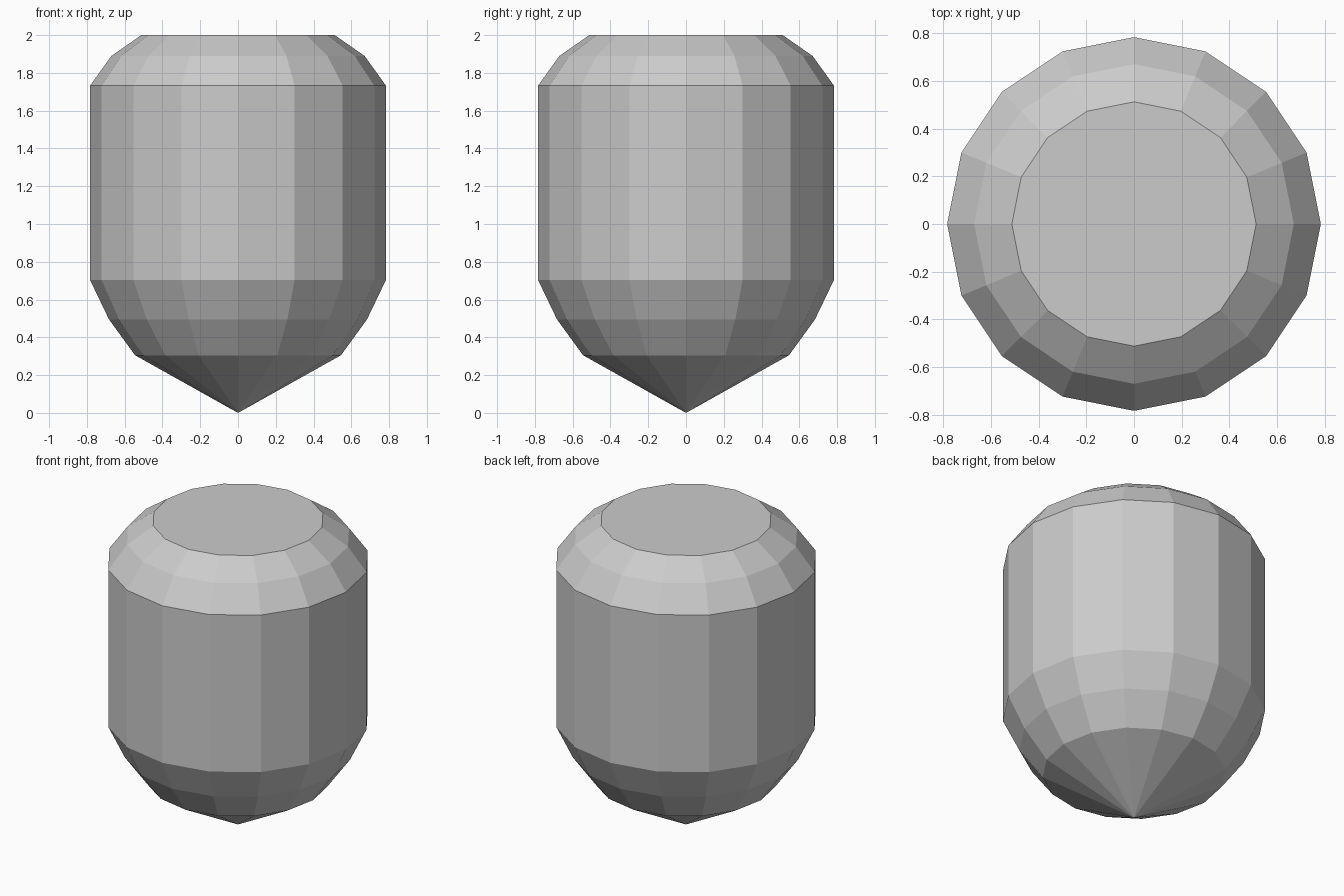
import bpy, bmesh
from math import cos, sin, tau

if "Cube" in bpy.data.objects:
    bpy.data.objects.remove(bpy.data.objects["Cube"])

SIDES = 16
# radius, height from above the bottom tip to the flat top
PROFILE = [(0.545, 0.305), (0.683, 0.495), (0.783, 0.703),
           (0.783, 1.733), (0.67, 1.89), (0.512, 2.0)]

bm = bmesh.new()

# Stacked rings of the body
rings = [[bm.verts.new((r * cos(tau * i / SIDES), r * sin(tau * i / SIDES), z))
          for i in range(SIDES)] for r, z in PROFILE]
for low, high in zip(rings, rings[1:]):
    for i in range(SIDES):
        j = (i + 1) % SIDES
        bm.faces.new((low[i], low[j], high[j], high[i]))

# Pointed bottom and flat top
tip = bm.verts.new((0, 0, 0))
for i in range(SIDES):
    bm.faces.new((tip, rings[0][(i + 1) % SIDES], rings[0][i]))
bm.faces.new(rings[-1])
bmesh.ops.recalc_face_normals(bm, faces=bm.faces[:])

mesh = bpy.data.meshes.new("capsule_body")
bm.to_mesh(mesh)
bm.free()
bpy.context.collection.objects.link(bpy.data.objects.new("capsule_body", mesh))
